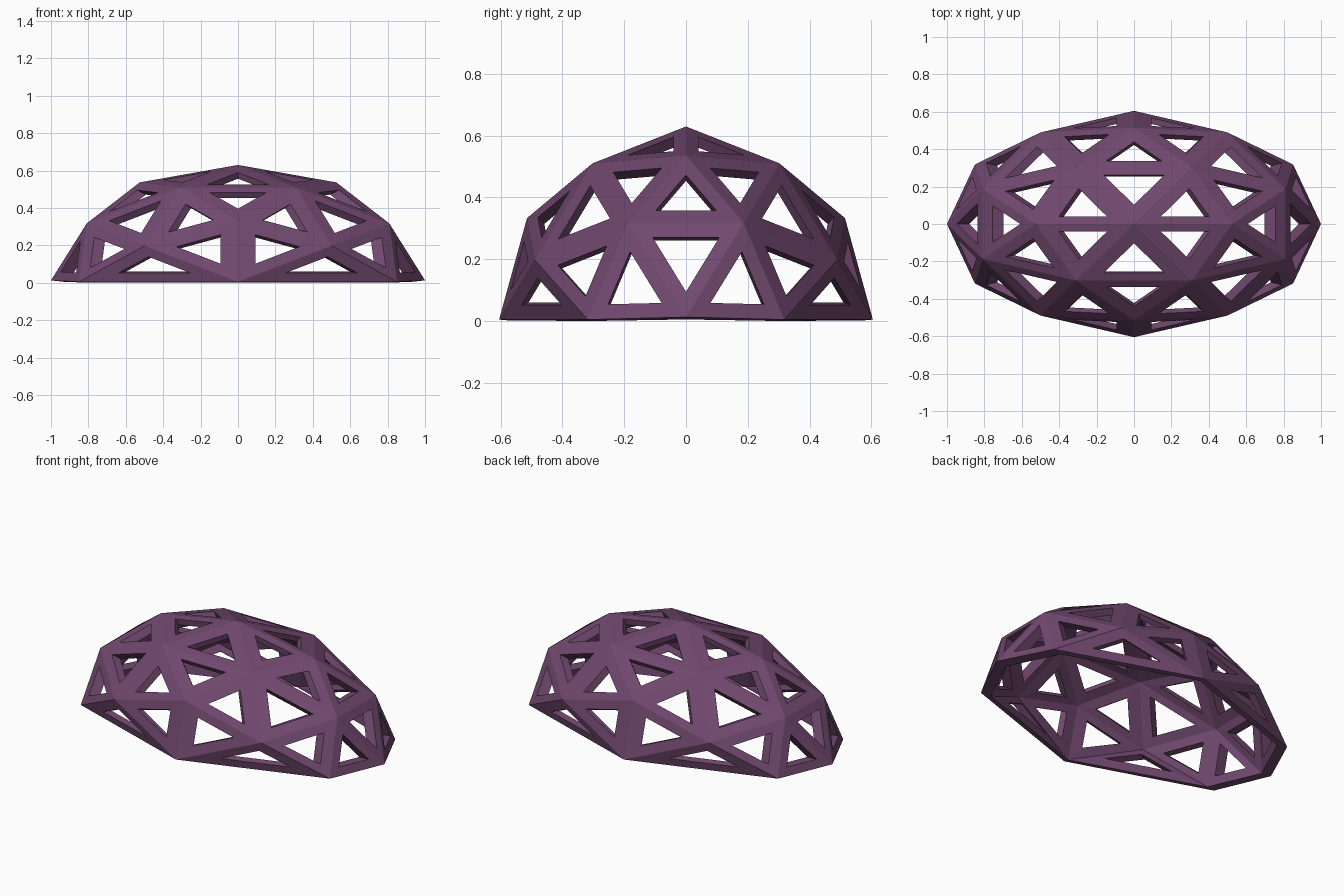
import bpy
import bmesh
from itertools import product
from mathutils import Vector

cube = bpy.data.objects.get("Cube")
if cube:
    bpy.data.objects.remove(cube, do_unlink=True)

SQUASH = Vector((1.0, 0.43, 0.5))      # object scale, flattens struts with the shell
SIZE = Vector((1.0, 0.605, 0.625))     # half-length, half-width, height
STRUT = 0.097                          # half-width of a strut before squashing
THICK = 0.07                           # shell thickness before squashing
TIP_LIFT = 0.008


def geodesic_points():
    """Corners and projected edge midpoints of an icosahedron, upper half only."""
    a, b = 0.5257, 0.8507
    corners = []
    for s, t in product((-1, 1), repeat=2):
        corners += [Vector((s * a, 0, t * b)),
                    Vector((s * b, t * a, 0)),
                    Vector((0, s * b, t * a))]
    mids = [(p + q).normalized() for i, p in enumerate(corners)
            for q in corners[:i] if (p - q).length < 1.2]
    return [p for p in corners + mids if p.z > -0.01]


def flat_material(name, color):
    mat = bpy.data.materials.new(name)
    mat.use_nodes = True
    mat.diffuse_color = color
    for node in mat.node_tree.nodes:
        if node.type == 'BSDF_PRINCIPLED':
            node.inputs["Base Color"].default_value = color
    return mat


# Triangulated dome skin, open underneath
bm = bmesh.new()
for p in geodesic_points():
    bm.verts.new(p)
bmesh.ops.convex_hull(bm, input=bm.verts[:])
bmesh.ops.recalc_face_normals(bm, faces=bm.faces[:])
floor = [f for f in bm.faces if all(v.co.z < 0.01 for v in f.verts)]
bmesh.ops.delete(bm, geom=floor, context='FACES')
for v in bm.verts:
    tip = abs(v.co.x) > 0.99
    v.co = Vector(c * size / sq for c, size, sq in zip(v.co, SIZE, SQUASH))
    if tip:
        v.co.z += TIP_LIFT / SQUASH.z
bm.normal_update()

# Triangular openings leave the struts
panels = bm.faces[:]
bmesh.ops.inset_individual(bm, faces=panels, thickness=STRUT, use_even_offset=True)
bmesh.ops.delete(bm, geom=panels, context='FACES')
bm.normal_update()

mesh = bpy.data.meshes.new("dome_lattice")
bm.to_mesh(mesh)
bm.free()
mesh.materials.append(flat_material("plum purple", (0.165, 0.066, 0.158, 1.0)))

dome = bpy.data.objects.new("dome_lattice", mesh)
bpy.context.collection.objects.link(dome)
dome.scale = SQUASH

# Shell thickness grows inward
shell = dome.modifiers.new("shell", 'SOLIDIFY')
shell.thickness = THICK
shell.offset = -1

# Rest the lowest rim point on the ground
bpy.context.view_layer.update()
solid = dome.evaluated_get(bpy.context.evaluated_depsgraph_get())
dome.location.z = -min(v.co.z for v in solid.data.vertices) * SQUASH.z
